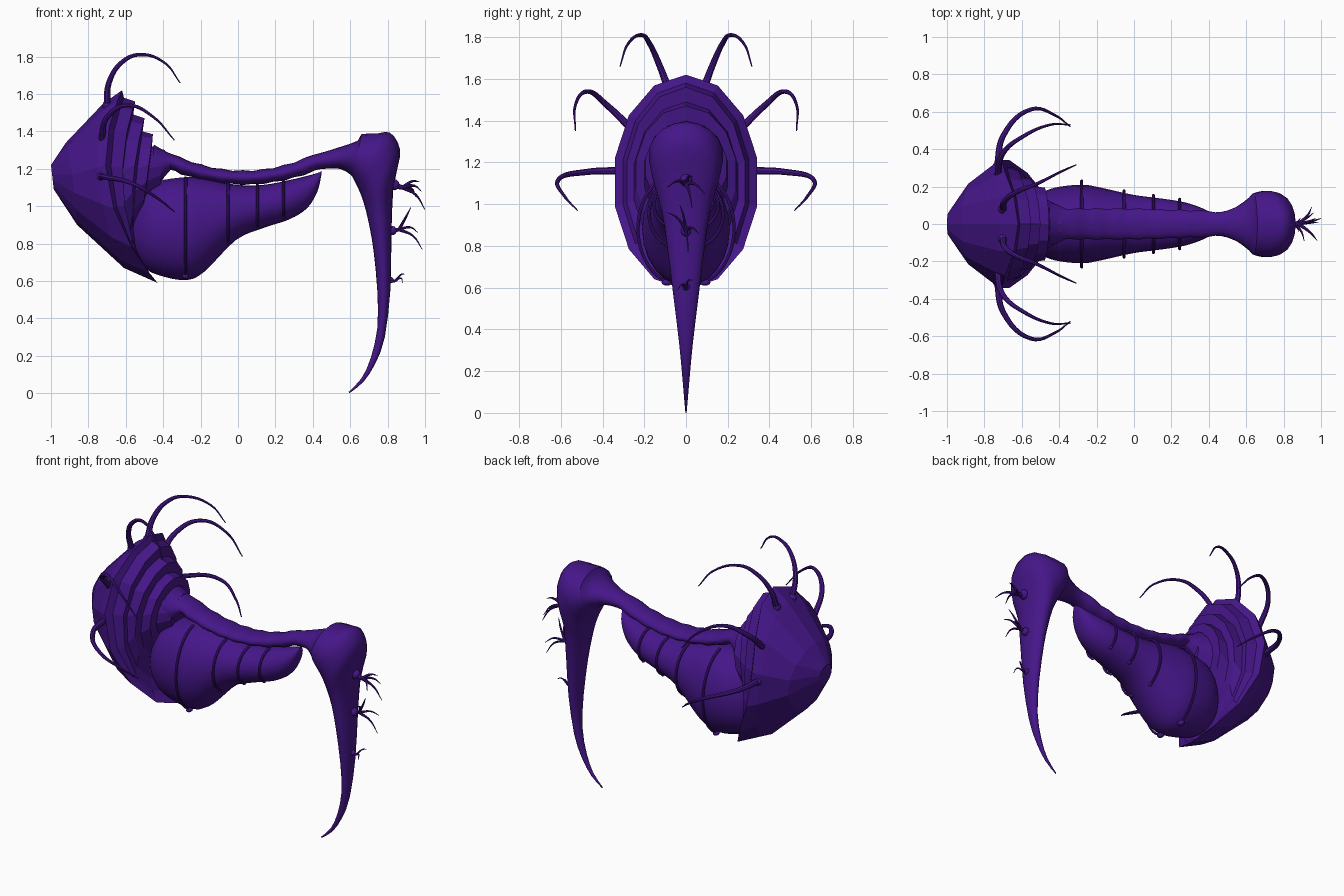
import bpy, bmesh, math
from mathutils import Vector

if "Cube" in bpy.data.objects:
    bpy.data.objects.remove(bpy.data.objects["Cube"])

mat = bpy.data.materials.new("purple_chitin")
mat.diffuse_color = (0.06, 0.008, 0.25, 1)
mat.use_nodes = True
mat.node_tree.nodes["Principled BSDF"].inputs["Base Color"].default_value = mat.diffuse_color


def finish(ob, smooth=True):
    ob.data.materials.append(mat)
    bpy.ops.object.select_all(action='DESELECT')
    ob.select_set(True)
    bpy.context.view_layer.objects.active = ob
    if smooth:
        bpy.ops.object.shade_smooth_by_angle(angle=math.radians(40))


def refine(secs, k):
    """Catmull-Rom subdivision of the section list."""
    out = []
    for i in range(len(secs) - 1):
        a, b, c, d = (secs[min(max(j, 0), len(secs) - 1)] for j in range(i - 1, i + 3))
        for s in range(k):
            t = s / k
            out.append(tuple(
                0.5 * (2 * q + (r - p) * t + (2 * p - 5 * q + 4 * r - u) * t * t
                       + (3 * q - p - 3 * r + u) * t ** 3)
                for p, q, r, u in zip(a, b, c, d)))
    return out + [secs[-1]]


def ring_point(sec, a, grow=0.0):
    """Section = top x, top z, bottom x, bottom z, half width, side bow."""
    x1, z1, x2, z2, w, bow = sec
    top, bot = Vector((x1, 0, z1)), Vector((x2, 0, z2))
    half = (top - bot) / 2
    half *= 1 + grow / max(half.length, 1e-4)
    p = (top + bot) / 2 + half * math.cos(a)
    return p + Vector((bow * math.sin(a) ** 2, (w + grow) * math.sin(a), 0))


def loft(name, secs, n, smooth=True):
    bm = bmesh.new()
    rings = [[bm.verts.new(ring_point(s, 2 * math.pi * i / n)) for i in range(n)] for s in secs]
    for r0, r1 in zip(rings, rings[1:]):
        for i in range(n):
            j = (i + 1) % n
            bm.faces.new((r0[i], r0[j], r1[j], r1[i]))
    bm.faces.new(rings[0])
    bm.faces.new(rings[-1])
    bmesh.ops.recalc_face_normals(bm, faces=bm.faces)
    me = bpy.data.meshes.new(name)
    bm.to_mesh(me)
    bm.free()
    ob = bpy.data.objects.new(name, me)
    bpy.context.collection.objects.link(ob)
    finish(ob, smooth)
    return ob


def tube(name, pts, r0, r1, res=6):
    cu = bpy.data.curves.new(name, 'CURVE')
    cu.dimensions = '3D'
    cu.bevel_depth, cu.bevel_resolution, cu.resolution_u = 1.0, 2, res
    cu.use_fill_caps = True
    sp = cu.splines.new('BEZIER')
    sp.bezier_points.add(len(pts) - 1)
    for i, (bp, p) in enumerate(zip(sp.bezier_points, pts)):
        bp.co = p
        bp.handle_left_type = bp.handle_right_type = 'AUTO'
        bp.radius = r0 + (r1 - r0) * i / (len(pts) - 1)
    ob = bpy.data.objects.new(name, cu)
    bpy.context.collection.objects.link(ob)
    bpy.ops.object.select_all(action='DESELECT')
    ob.select_set(True)
    bpy.context.view_layer.objects.active = ob
    bpy.ops.object.convert(target='MESH')
    finish(bpy.context.view_layer.objects.active)


def knob(name, loc, scale):
    bpy.ops.mesh.primitive_uv_sphere_add(segments=10, ring_count=6, location=loc)
    ob = bpy.context.object
    ob.name = name
    ob.scale = scale
    finish(ob)


# Faceted rear shell with stepped inner layers
loft("rear_shell", [
    (-1.0, 1.22, -.985, 1.09, .06, 0),
    (-.92, 1.34, -.86, .90, .22, .01),
    (-.72, 1.55, -.61, .67, .325, -.08),
    (-.62, 1.62, -.43, .59, .35, -.17),
    (-.61, 1.58, -.47, .63, .31, -.13),
    (-.55, 1.56, -.50, .65, .29, -.09),
    (-.56, 1.49, -.53, .72, .255, -.07),
    (-.50, 1.47, -.56, .82, .245, -.03),
    (-.51, 1.40, -.56, .88, .205, -.01),
    (-.455, 1.385, -.51, .97, .20, 0),
    (-.46, 1.32, -.50, 1.02, .14, 0),
    (-.39, 1.30, -.42, 1.08, .10, 0)], 14, smooth=False)

# Ridged neck running into the shoulder and the long claw leg
neck = [(-.45, 1.33, -.47, 1.10, .12, 0), (-.40, 1.30, -.42, 1.12, .105, 0)]
for i in range(15):
    x = -.36 + i * .055
    r = .006 * (i % 2)
    sag = 1.187 + .62 * (x - .03) ** 2
    neck.append((x, sag + r, x, sag - .068 - .12 * (x - .03) ** 2 - r, .08 - .012 * max(x, 0) / .4 + r, 0))
leg = [
    (.46, 1.29, .46, 1.20, .064, 0), (.54, 1.315, .545, 1.20, .09, 0),
    (.64, 1.35, .60, 1.17, .145, 0), (.66, 1.385, .615, 1.15, .165, 0),
    (.75, 1.39, .645, 1.09, .18, 0), (.81, 1.395, .665, 1.04, .175, 0),
    (.855, 1.34, .68, .99, .165, 0), (.865, 1.26, .69, .95, .15, 0),
    (.83, 1.09, .705, .88, .118, 0), (.82, .82, .725, .76, .09, 0),
    (.815, .555, .745, .545, .06, 0), (.785, .30, .745, .35, .032, 0),
    (.735, .16, .71, .19, .018, 0), (.67, .06, .66, .08, .009, 0), (.595, 0, .592, .008, .003, 0)]
loft("neck_and_claw_leg", refine(neck + leg, 2), 18)

# Hanging sac below the neck
sac = refine([
    (-.577, .89, -.577, .82, .03, 0), (-.555, .99, -.555, .74, .10, 0),
    (-.50, 1.085, -.50, .67, .16, 0), (-.42, 1.135, -.42, .63, .195, 0),
    (-.28, 1.155, -.28, .605, .21, 0), (-.18, 1.15, -.18, .65, .195, 0),
    (-.01, 1.115, -.01, .82, .157, 0), (.14, 1.115, .14, .885, .137, 0),
    (.275, 1.14, .275, .93, .115, 0), (.38, 1.165, .37, .99, .08, 0),
    (.43, 1.18, .425, 1.08, .045, 0), (.448, 1.188, .446, 1.17, .01, 0)], 4)
loft("sac", sac, 24)

# Thin ribs wrapping the sac, each ending in a small pad
for k, (x, off, end) in enumerate([(-.27, .02, 155), (-.07, .012, 150), (.11, .012, 145), (.25, .012, 140)]):
    sec = min(sac, key=lambda s: abs(s[0] - x))
    for s in (1, -1):
        pts = []
        for i in range(9):
            p = ring_point(sec, math.radians(15 + (end - 15) * i / 8), off * math.sin(math.pi * (i + 1) / 10))
            pts.append((p.x, p.y * s, p.z))
        tube(f"rib_{k}_{s}", pts, .009, .007, 4)
        size = .026 if k == 0 else .014
        knob(f"rib_pad_{k}_{s}", pts[-1], (size * .7, size, size * .6))

# Three mirrored pairs of curling feelers on the shell
feelers = [
    [(-.70, .08, 1.54), (-.69, .125, 1.66), (-.62, .175, 1.77), (-.53, .21, 1.81), (-.39, .28, 1.765), (-.31, .316, 1.66)],
    [(-.73, .25, 1.35), (-.70, .38, 1.475), (-.59, .47, 1.54), (-.45, .53, 1.475), (-.34, .53, 1.353)],
    [(-.73, .31, 1.16), (-.70, .47, 1.155), (-.55, .613, 1.115), (-.42, .58, 1.035), (-.34, .52, .97)]]
for k, pts in enumerate(feelers):
    for s in (1, -1):
        tube(f"feeler_{k}_{s}", [(x, y * s, z) for x, y, z in pts], .019, .003)
        x, y, z = pts[0]
        knob(f"feeler_socket_{k}_{s}", (x, y * s, z), (.026, .026, .026))

# Twig-like hair clusters on the outside of the leg
clusters = [
    ((.82, 0, 1.115), (.88, 0, 1.10), .03,
     [(.97, .03, 1.13), (1.0, .03, .98), (.98, -.09, 1.08), (.95, .09, 1.05)]),
    ((.81, 0, .87), (.86, 0, .875), .025,
     [(.925, -.03, .995), (.96, .06, .86), (.985, .01, .77), (.91, -.09, .96)]),
    ((.80, 0, .605), (.84, 0, .60), .018,
     [(.89, .03, .635), (.88, -.04, .59)])]
for k, (base, fork, r, tips) in enumerate(clusters):
    knob(f"twig_root_{k}", (base[0] + .015, 0, base[2]), (r, r, r))
    tube(f"twig_stem_{k}", [base, fork], r * .6, r * .4, 2)
    for j, t in enumerate(tips):
        mid = (Vector(fork) + Vector(t)) / 2 + Vector((.012, 0, .02))
        tube(f"twig_{k}_{j}", [fork, mid, t], r * .36, .0015, 4)
